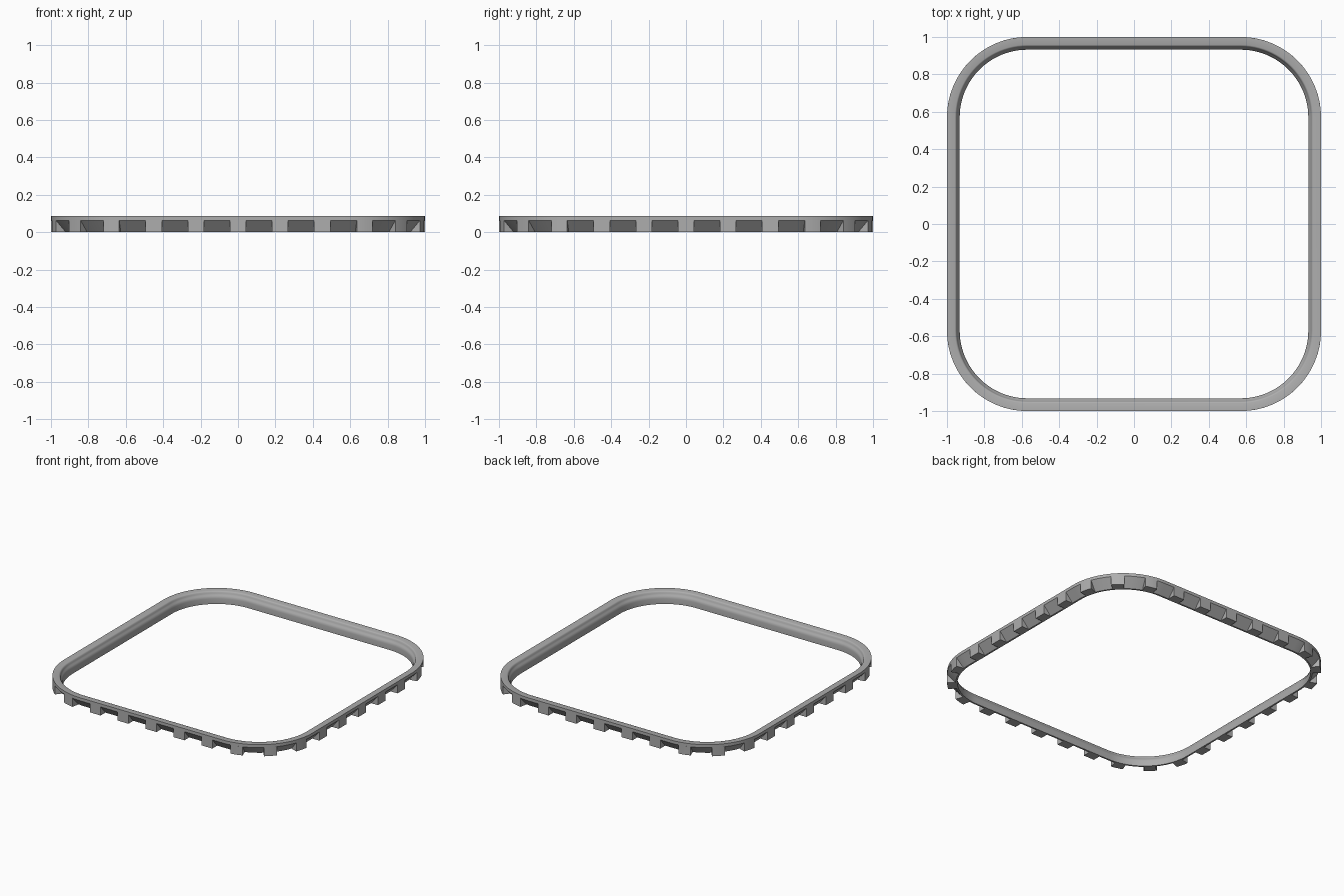
import bpy, bmesh, math
from mathutils import Vector

cube = bpy.data.objects.get("Cube")
if cube:
    bpy.data.objects.remove(cube, do_unlink=True)

HALF, RADIUS = 1.0, 0.43
STRAIGHT = HALF - RADIUS
HEIGHT, RIM_BOTTOM = 0.085, 0.063
TOOTH_WIDTH, PITCH = 0.087, 0.225
ARC = RADIUS * math.pi / 2
QUARTER = 2 * STRAIGHT + ARC

grey = bpy.data.materials.new("plain grey")
grey.use_nodes = True
colour = (0.42, 0.42, 0.42, 1)
grey.diffuse_color = colour
grey.node_tree.nodes["Principled BSDF"].inputs["Base Color"].default_value = colour


def outline(s):
    """Point and outward direction on the rounded square, s = 0 mid front."""
    side = math.floor((s + STRAIGHT) / QUARTER)
    s -= side * QUARTER
    if s <= STRAIGHT:
        p, n = Vector((s, -HALF)), Vector((0, -1))
    else:
        a = (s - STRAIGHT) / RADIUS
        n = Vector((math.sin(a), -math.cos(a)))
        p = Vector((STRAIGHT, -STRAIGHT)) + n * RADIUS
    turn = Vector((math.cos(side * math.pi / 2), math.sin(side * math.pi / 2)))

    def rot(v):
        return Vector((v.x * turn.x - v.y * turn.y, v.x * turn.y + v.y * turn.x))
    return rot(p), rot(n)


def sweep(bm, profile, stations, closed):
    """Carry a (depth inward, height) profile along the outline."""
    rings = []
    for s in stations:
        p, n = outline(s)
        rings.append([bm.verts.new((*(p - n * d), z)) for d, z in profile])
    pairs = list(zip(rings, rings[1:]))
    if closed:
        pairs.append((rings[-1], rings[0]))
    else:
        bm.faces.new(rings[0])
        bm.faces.new(rings[-1])
    count = len(profile)
    for a, b in pairs:
        for i in range(count):
            j = (i + 1) % count
            bm.faces.new((a[i], a[j], b[j], b[i]))


def finish(bm, name):
    bmesh.ops.recalc_face_normals(bm, faces=bm.faces)
    mesh = bpy.data.meshes.new(name)
    bm.to_mesh(mesh)
    bm.free()
    mesh.materials.append(grey)
    obj = bpy.data.objects.new(name, mesh)
    bpy.context.collection.objects.link(obj)
    bpy.ops.object.select_all(action='DESELECT')
    obj.select_set(True)
    bpy.context.view_layer.objects.active = obj
    bpy.ops.object.shade_smooth_by_angle(angle=math.radians(30))


# Ring with flat top, rounded inner lip and undercut outer side
section = [(0, RIM_BOTTOM), (0, HEIGHT), (0.042, HEIGHT), (0.047, 0.083),
           (0.051, 0.078), (0.053, 0.07), (0.057, 0.062), (0.062, 0.056),
           (0.066, 0.048), (0.068, 0.038), (0.068, 0), (0.056, 0)]
STEPS = 24
stations = []
for side in range(4):
    start = side * QUARTER + STRAIGHT
    stations += [start + ARC * i / STEPS for i in range(STEPS + 1)]
bm = bmesh.new()
sweep(bm, section, stations, True)
finish(bm, "ring")

# Wedge teeth filling the undercut: five per side, three per corner
corner_pitch = (QUARTER - 4 * PITCH) / 4
centres = [PITCH * i for i in range(-2, 3)]
centres += [2 * PITCH + corner_pitch * i for i in (1, 2, 3)]
wedge = [(0, 0), (0, RIM_BOTTOM), (0.002, RIM_BOTTOM), (0.058, 0)]
bm = bmesh.new()
for side in range(4):
    for c in centres:
        mid = side * QUARTER + c
        sweep(bm, wedge, [mid + TOOTH_WIDTH * (i / 6 - 0.5) for i in range(7)], False)
finish(bm, "teeth")
